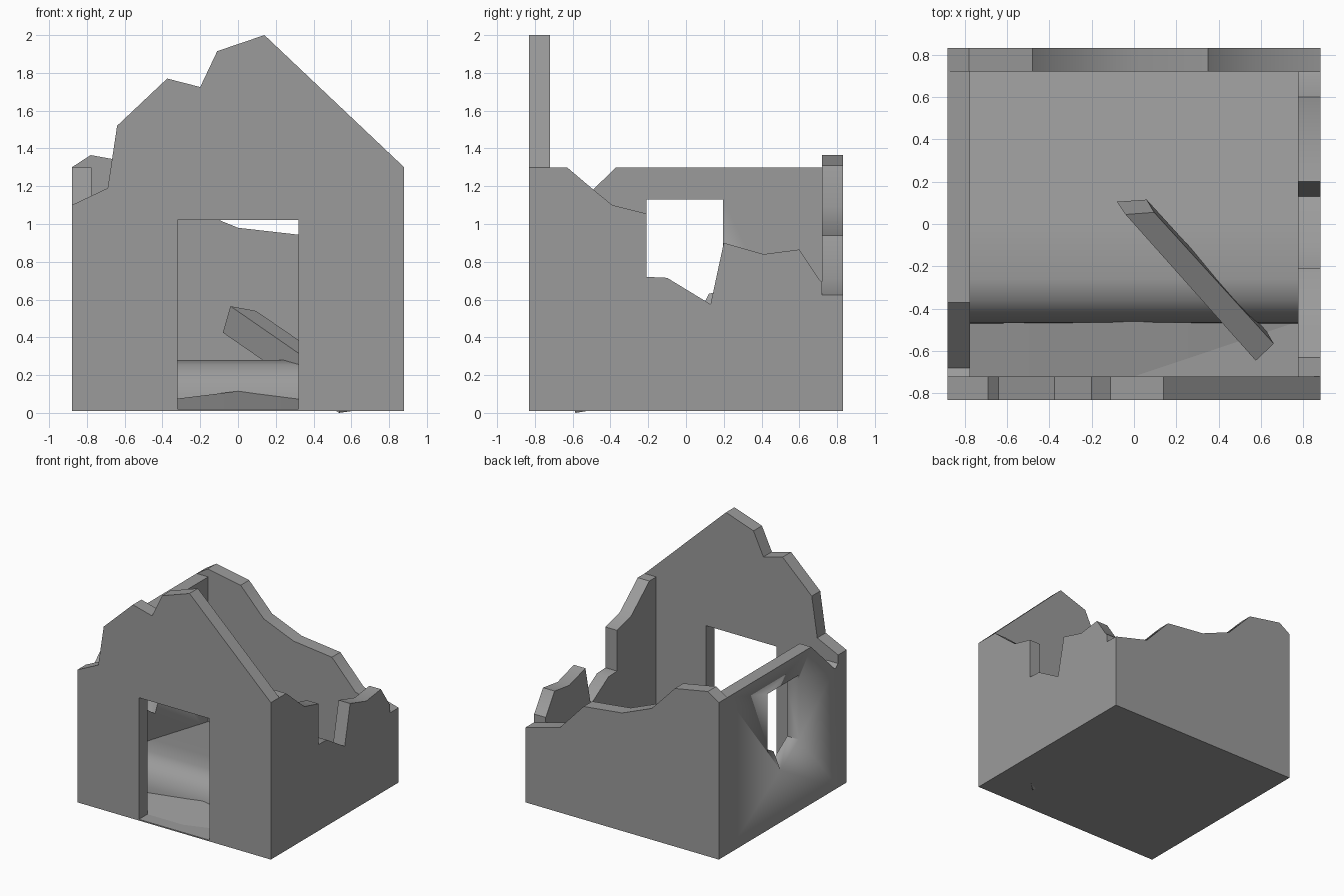
import bpy
import bmesh
import math

if "Cube" in bpy.data.objects:
    bpy.data.objects.remove(bpy.data.objects["Cube"], do_unlink=True)

stone = bpy.data.materials.new("grey stone")
stone.use_nodes = True
GREY = (0.33, 0.33, 0.33, 1)
stone.diffuse_color = GREY
stone.node_tree.nodes["Principled BSDF"].inputs["Base Color"].default_value = GREY

X, Y, IX, IY, BASE = 0.88, 0.83, 0.775, 0.72, 0.015


def finish(name, bm, angle=35):
    bmesh.ops.recalc_face_normals(bm, faces=bm.faces)
    mesh = bpy.data.meshes.new(name)
    bm.to_mesh(mesh)
    bm.free()
    mesh.materials.append(stone)
    obj = bpy.data.objects.new(name, mesh)
    bpy.context.collection.objects.link(obj)
    bpy.ops.object.select_all(action="DESELECT")
    obj.select_set(True)
    bpy.context.view_layer.objects.active = obj
    bpy.ops.object.shade_smooth_by_angle(angle=math.radians(angle))
    return obj


def prism(name, profile, axis, lo, hi, angle=35):
    """Extrude a (horizontal, z) profile along the x or y axis."""
    bm = bmesh.new()
    place = (lambda h, z: (lo, h, z)) if axis == "x" else (lambda h, z: (h, lo, z))
    face = bm.faces.new([bm.verts.new(place(h, z)) for h, z in profile])
    out = bmesh.ops.extrude_face_region(bm, geom=[face])
    moved = [g for g in out["geom"] if isinstance(g, bmesh.types.BMVert)]
    step = (hi - lo, 0, 0) if axis == "x" else (0, hi - lo, 0)
    bmesh.ops.translate(bm, verts=moved, vec=step)
    return finish(name, bm, angle)


# Front gable with doorway and broken left slope
prism("front_wall", [
    (-X, BASE), (-X, 1.10), (-0.69, 1.19), (-0.64, 1.52), (-0.375, 1.77),
    (-0.2, 1.725), (-0.11, 1.915), (0.14, 2.0), (X, 1.30), (X, BASE),
    (0.32, BASE), (0.32, 1.02), (-0.32, 1.02), (-0.32, BASE)], "y", -Y, -IY)

# Crumbled back wall
prism("back_wall", [
    (-X, BASE), (-X, 1.30), (-0.78, 1.365), (-0.48, 1.31), (-0.27, 1.09),
    (0, 0.98), (0.35, 0.94), (0.565, 0.71), (X, 0.625), (X, BASE)], "y", IY, Y)

# Side wall broken open down to its window
prism("broken_side_wall", [
    (-IY, BASE), (-IY, 1.30), (-0.63, 1.30), (-0.5, 1.19), (-0.39, 1.10),
    (-0.21, 1.055), (-0.21, 0.72), (-0.1, 0.715), (0.13, 0.575), (0.2, 0.90),
    (0.41, 0.84), (0.6, 0.865), (0.71, 0.70), (IY, 0.695), (IY, BASE)],
    "x", IX, X)

# Side wall with a complete window
side = prism("window_side_wall", [
    (-IY, BASE), (-IY, 1.03), (-0.68, 1.0), (-0.37, 1.30), (IY, 1.30),
    (IY, BASE)], "x", -X, -IX)
cutter = prism("window_cutter", [
    (-0.21, 1.13), (0.195, 1.13), (0.195, 0.65), (0.12, 0.63), (0.03, 0.44),
    (-0.21, 0.60)], "x", -1, -0.7)
cutter.hide_render = True
cut = side.modifiers.new("window", "BOOLEAN")
cut.object = cutter
cut.solver = "EXACT"
bpy.context.view_layer.objects.active = side
bpy.ops.object.modifier_apply(modifier=cut.name)
bpy.data.objects.remove(cutter, do_unlink=True)

# Ground slab
prism("floor", [(-X, 0.01), (-X, 0.02), (X, 0.02), (X, 0.01)], "y", -Y, Y)

# Bank of rubble sloping to the back
prism("rubble_bank", [
    (-0.47, BASE), (-0.465, 0.1), (-0.43, 0.19), (-0.36, 0.255), (-0.26, 0.28),
    (0, 0.24), (IY, 0.11), (IY, BASE)], "x", -IX, IX, 50)

# Low mound inside the doorway
bm = bmesh.new()
front = [bm.verts.new((x, -IY, 0.02)) for x in (-IX, 0, IX)]
back = [bm.verts.new((x, -0.46, z)) for x, z in ((-IX, 0.02), (0, 0.115), (IX, 0.02))]
for i in range(2):
    bm.faces.new((front[i], front[i + 1], back[i + 1], back[i]))
finish("door_mound", bm)

# Fallen beam leaning on the rubble
bm = bmesh.new()
top_end = [(-0.04, 0.045, 0.565), (0.095, 0.055, 0.54),
           (0.06, 0.115, 0.40), (-0.08, 0.105, 0.425)]
long_run, short_run = (0.615, -0.69, -0.425), (0.565, -0.62, -0.387)
runs = (long_run, short_run, short_run, long_run)
upper = [bm.verts.new(p) for p in top_end]
lower = [bm.verts.new([a + b for a, b in zip(p, r)]) for p, r in zip(top_end, runs)]
bm.faces.new(upper)
bm.faces.new(lower[::-1])
for i in range(4):
    j = (i + 1) % 4
    bm.faces.new((upper[i], lower[i], lower[j], upper[j]))
finish("fallen_beam", bm)
